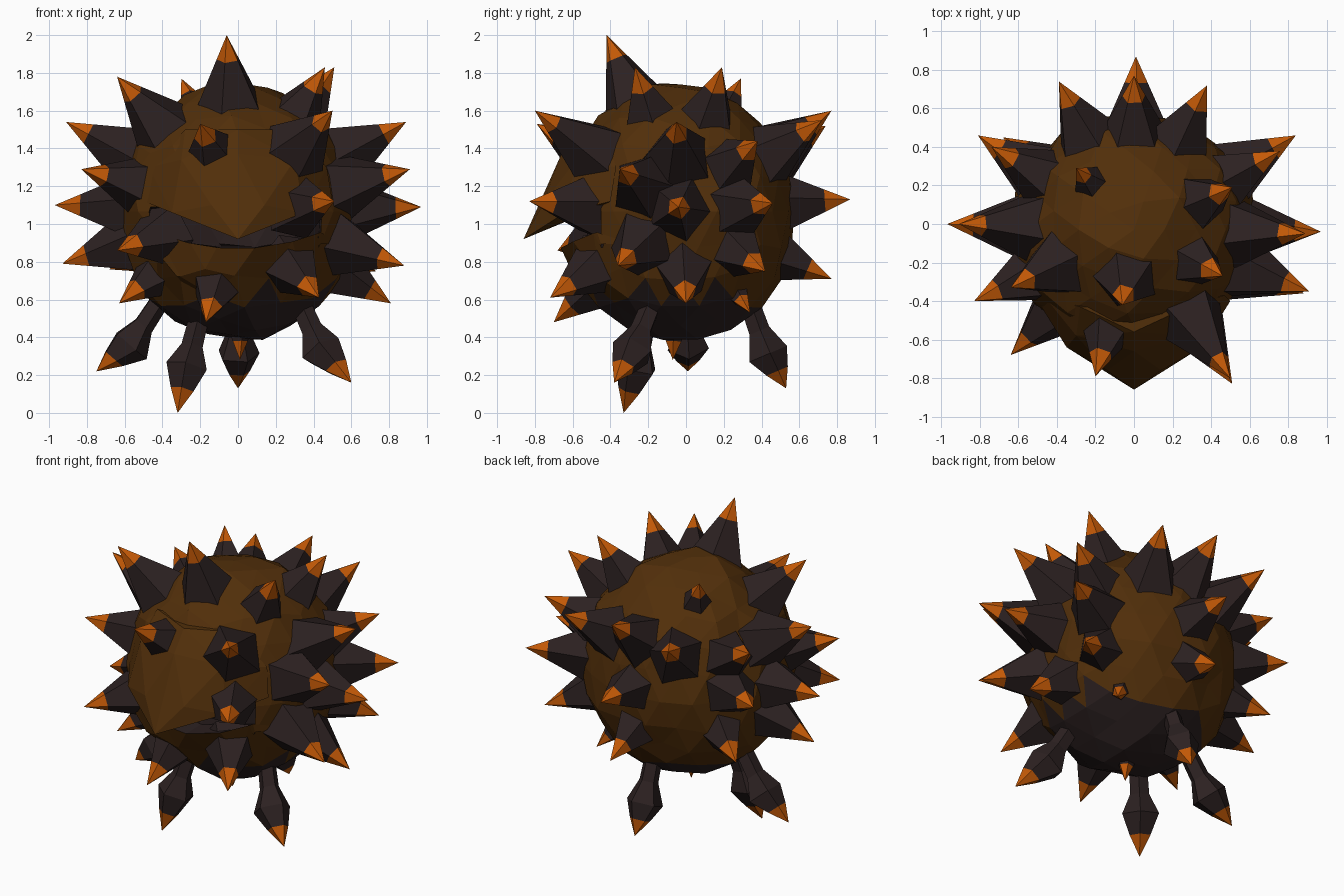
import bpy, bmesh, math, random
from mathutils import Vector

if "Cube" in bpy.data.objects:
    bpy.data.objects.remove(bpy.data.objects["Cube"])

random.seed(4)
CENTRE = Vector((0, -0.03, 1.065))


def material(name, rgb):
    m = bpy.data.materials.new(name)
    m.diffuse_color = (*rgb, 1)
    m.use_nodes = True
    m.node_tree.nodes["Principled BSDF"].inputs["Base Color"].default_value = m.diffuse_color
    return m


BROWN = material("brown shell", (0.083, 0.028, 0.003))
DARK = material("dark husk", (0.025, 0.015, 0.015))
ORANGE = material("orange tip", (0.55, 0.1, 0.002))


def finish(bm, name, mats):
    bmesh.ops.recalc_face_normals(bm, faces=bm.faces[:])
    me = bpy.data.meshes.new(name)
    bm.to_mesh(me)
    bm.free()
    for m in mats:
        me.materials.append(m)
    ob = bpy.data.objects.new(name, me)
    bpy.context.collection.objects.link(ob)
    return ob


def tapered(name, points, radii, sides):
    """Rings along a path ending in a point; the last segment is orange."""
    bm = bmesh.new()
    axis = (points[-1] - points[0]).normalized()
    side = axis.orthogonal().normalized()
    other = axis.cross(side)
    turn = random.random() * math.tau
    rings = []
    for p, r in zip(points[:-1], radii):
        angles = [turn + math.tau * i / sides for i in range(sides)]
        rings.append([bm.verts.new(p + r * (side * math.cos(a) + other * math.sin(a)))
                      for a in angles])
    tip = bm.verts.new(points[-1])
    bm.faces.new(rings[0])
    for lo, hi in zip(rings, rings[1:]):
        for i in range(sides):
            j = (i + 1) % sides
            bm.faces.new((lo[i], lo[j], hi[j], hi[i]))
    for i in range(sides):
        bm.faces.new((rings[-1][i], rings[-1][(i + 1) % sides], tip)).material_index = 1
    return finish(bm, name, (DARK, ORANGE))


# Body: faceted ball with a recessed mouth and a dark underside
bm = bmesh.new()
bmesh.ops.create_icosphere(bm, subdivisions=3, radius=1)
for v in bm.verts:
    k = random.uniform(0.96, 1.02)
    v.co = CENTRE + Vector((v.co.x * 0.64, v.co.y * 0.62, v.co.z * 0.69)) * k
for co, no in (((0, 0, 0.87), (0, 0, 1)), ((0, 0, 1.09), (0, 0, 1)), ((0, -0.45, 0), (0, 1, 0))):
    bmesh.ops.bisect_plane(bm, geom=bm.verts[:] + bm.edges[:] + bm.faces[:],
                           plane_co=co, plane_no=no)
for f in bm.faces:
    c = f.calc_center_median()
    f.material_index = 1 if c.z < 0.6 + 0.1 * c.x - 0.04 * c.y else 0
mouth = []
for f in bm.faces:
    c = f.calc_center_median()
    if c.y < -0.45 and 0.87 < c.z < 1.09:
        mouth.append(f)
rim = bmesh.ops.inset_region(bm, faces=mouth, thickness=0.012, use_even_offset=True)["faces"]
for v in {v for f in mouth for v in f.verts}:
    v.co.y += 0.15
for f in mouth + rim:
    f.material_index = 1
# Lower jaw juts out a little and its rim rises towards the corners
for v in bm.verts:
    if v.co.y < -0.4 and 0.72 < v.co.z < 0.875:
        v.co.y -= 0.04
        if v.co.z > 0.865:
            v.co.z += 0.45 * v.co.x ** 2
finish(bm, "body", (BROWN, DARK))

# Upper lip: pointed beak overhanging the mouth, blending into the forehead
bm = bmesh.new()
half = [(0.5, -0.40, 1.12), (0.47, -0.37, 1.3), (0.28, -0.43, 1.5), (0.3, -0.58, 1.34),
        (0.35, -0.64, 1.06), (0.14, -0.76, 1.1), (0.35, -0.45, 1.09)]
for x, y, z in half:
    bm.verts.new((x, y, z))
    bm.verts.new((-x, y, z))
for p in ((0, -0.56, 1.5), (0, -0.66, 1.37), (0, -0.86, 0.92), (0, -0.55, 1.06)):
    bm.verts.new(p)
bmesh.ops.convex_hull(bm, input=bm.verts[:])
finish(bm, "upper_lip", (BROWN,))

# Spikes: tip positions, each spike points out of the body centre
tips = [
    (-.06, -.42, 2.0), (-.64, -.33, 1.78), (-.30, .29, 1.77), (.51, .19, 1.83),
    (.46, -.27, 1.83), (-.91, 0, 1.54), (.89, -.05, 1.54), (.91, -.35, 1.29),
    (.97, -.04, 1.09), (-.97, 0, 1.10), (-.83, -.40, 1.29), (-.93, 0, .79),
    (.76, .38, 1.44), (.84, .46, 1.11), (.73, .42, .75), (.88, -.36, .78),
    (.81, 0, .58), (.41, .34, .53), (-.20, -.79, 1.53), (.50, -.80, 1.60),
    (.51, -.83, 1.12), (-.64, -.68, .86), (.43, -.72, .61), (-.17, -.70, .48),
    (-.63, -.35, .58), (0, .77, 1.60), (.38, .72, 1.55), (-.39, .74, 1.52),
    (.01, .87, 1.13), (.01, .77, .71), (-.74, .40, 1.47), (-.81, .46, 1.16),
    (-.68, .45, .76), (.01, -.07, .28),
]
for n, t in enumerate(tips):
    tip = Vector(t)
    reach = (tip - CENTRE).length
    out = (tip - CENTRE) / reach
    base = min(0.54, reach - 0.3)
    wide = max(0.13, min(0.215, 0.178 * (reach - 0.5) / 0.42))
    seam = 0.135 if reach > 0.85 else 0.1
    tapered(f"spike_{n + 1:02d}", [CENTRE + out * base, tip - out * seam, tip],
            [wide, wide * seam / (reach - base)], 5)

# Legs: thin upper part, swollen foot, orange claw (hip, foot, claw tip)
legs = {
    "left_leg": ((-.40, 0, .62), (-.57, .01, .36), (-.75, .01, .22)),
    "front_left_leg": ((-.20, -.20, .52), (-.27, -.26, .24), (-.32, -.33, .0)),
    "front_right_leg": ((.32, -.17, .60), (.44, -.28, .33), (.60, -.38, .16)),
    "back_leg": ((0, .32, .62), (0, .43, .31), (0, .53, .13)),
}
for name, path in legs.items():
    hip, foot, claw = map(Vector, path)
    tapered(name, [hip, hip.lerp(foot, 0.6), foot, foot.lerp(claw, 0.5), claw],
            [0.055, 0.06, 0.115, 0.065], 5)
